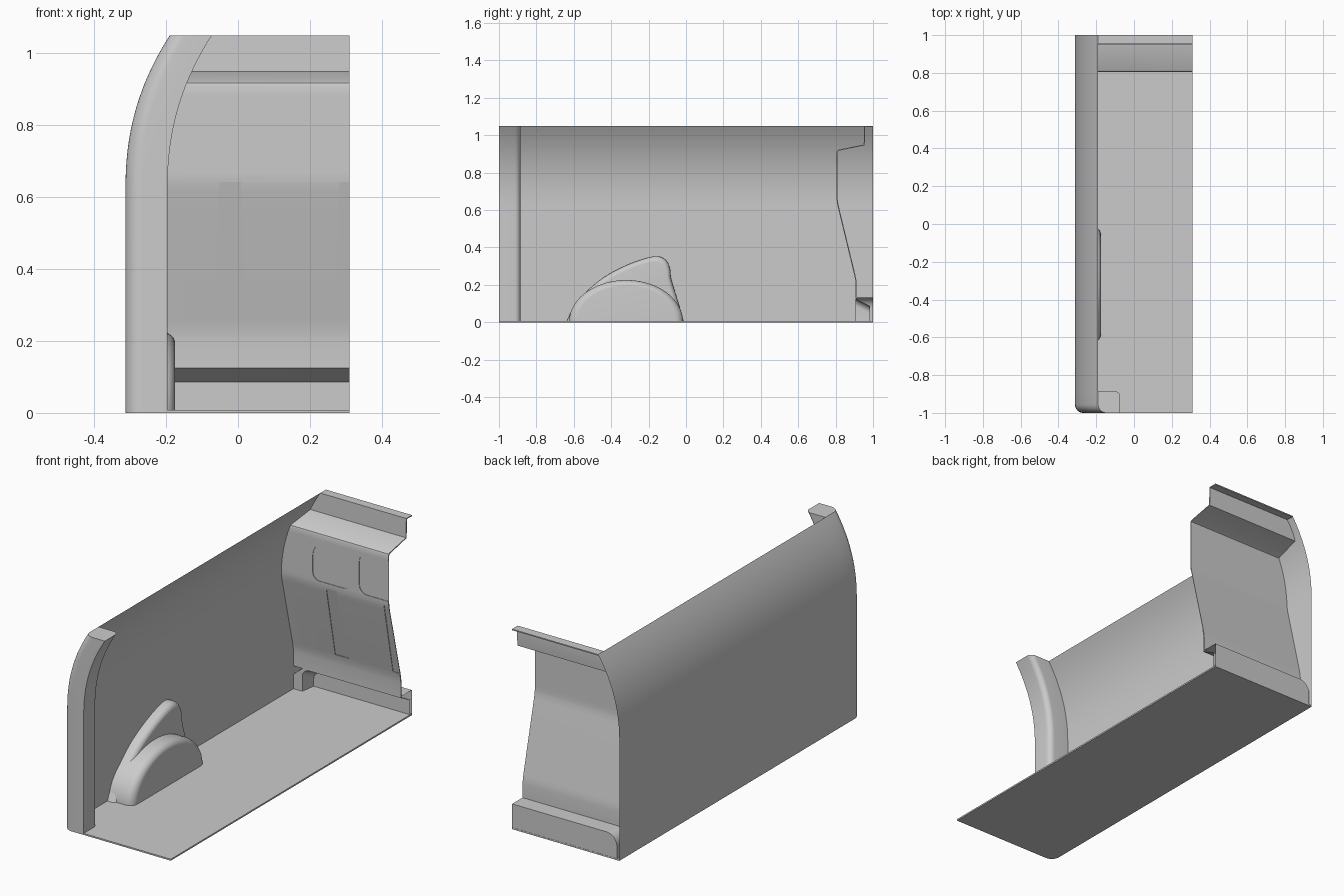
import bpy, bmesh
from math import sin, cos, pi, radians

if "Cube" in bpy.data.objects:
    bpy.data.objects.remove(bpy.data.objects["Cube"])

RIGHT = 0.31


def wall_x(z):
    """Side wall position: upright below, curving inward to the roof."""
    return -0.313 + 0.123 * max(0, (z - 0.62) / 0.43) ** 2.25


def loft(name, rows, closed=False, caps=()):
    """Skin a list of equal-length point rows; cap any rows by index."""
    bm = bmesh.new()
    grid = [[bm.verts.new(p) for p in row] for row in rows]
    n = len(rows[0])
    for a, b in zip(grid, grid[1:]):
        for i in range(n if closed else n - 1):
            j = (i + 1) % n
            bm.faces.new((a[i], a[j], b[j], b[i]))
    for c in caps:
        bm.faces.new(grid[c])
    bmesh.ops.recalc_face_normals(bm, faces=bm.faces)
    me = bpy.data.meshes.new(name)
    bm.to_mesh(me)
    bm.free()
    ob = bpy.data.objects.new(name, me)
    bpy.context.collection.objects.link(ob)
    return smooth(ob)


def activate(ob):
    bpy.ops.object.select_all(action='DESELECT')
    ob.select_set(True)
    bpy.context.view_layer.objects.active = ob


def smooth(ob):
    activate(ob)
    bpy.ops.object.shade_smooth_by_angle(angle=radians(30))
    return ob


def arc(cx, cy, r, a0, a1, n=8):
    return [(cx + r * cos(radians(a0 + (a1 - a0) * i / n)),
             cy + r * sin(radians(a0 + (a1 - a0) * i / n))) for i in range(n + 1)]


def spline(pts, n=4):
    """Catmull-Rom curve through 2D points."""
    p = [pts[0]] + pts + [pts[-1]]
    out = []
    for a, b, c, d in zip(p, p[1:], p[2:], p[3:]):
        for k in range(n):
            t = k / n
            out.append(tuple(0.5 * (2 * q + (r - o) * t + (2 * o - 5 * q + 4 * r - s) * t * t
                                    + (3 * q - o - 3 * r + s) * t ** 3)
                             for o, q, r, s in zip(a, b, c, d)))
    return out + [pts[-1]]


# Floor with a rounded front corner
plan = [(RIGHT, -1), (RIGHT, 1), (-0.313, 1)] + arc(-0.268, -0.955, 0.045, 180, 270)
loft("floor", [[(x, y, z) for x, y in plan] for z in (0, 0.008)], True, (0, -1))

# Curved side wall and the hollow corner pillar that follows it
levels = [0, 0.3] + [0.62 + 0.43 * i / 20 for i in range(21)]
loft("side_wall", [[(wall_x(z), y, z) for y in (-0.885, 1)] for z in levels])
section = [(0, -0.885)] + arc(0.045, -0.955, 0.045, 180, 270) + [(0.117, -1)] \
    + arc(0.087, -0.915, 0.03, 0, 90)
loft("corner_pillar", [[(wall_x(z) + x, y, z) for x, y in section] for z in levels],
     True, (0, -1))


# Wheel arch: rounded drum with a taller fin against the wall
def dome(name, outline, depth, r, cy, size):
    rows = [[(-0.313, y, z) for y, z in outline]]
    for i in range(9):
        a = pi / 2 * i / 8
        k = 1 - r / size * (1 - cos(a))
        x = -0.313 + depth - r * (1 - sin(a))
        rows.append([(x, cy + (y - cy) * k, z * k) for y, z in outline])
    loft(name, rows, True, (-1,))


drum = [(-0.32 + 0.305 * cos(pi * i / 40), 0.226 * sin(pi * i / 40)) for i in range(41)]
dome("wheel_arch", drum, 0.138, 0.04, -0.32, 0.28)
fin = spline([(-0.64, 0), (-0.6, 0.08), (-0.53, 0.165), (-0.44, 0.24), (-0.34, 0.295),
              (-0.24, 0.335), (-0.16, 0.353), (-0.11, 0.335), (-0.086, 0.29),
              (-0.078, 0.23), (-0.045, 0.12), (-0.01, 0)])
dome("wheel_arch_fin", fin, 0.055, 0.03, -0.27, 0.33)

# Bulkhead: folded sheet whose edge follows the side wall
profile = [(0.907, 0.128), (0.907, 0.205), (0.904, 0.23), (0.899, 0.255), (0.812, 0.615),
           (0.807, 0.64), (0.805, 0.66)]
profile += [(0.805, 0.66 + 0.25 * i / 10) for i in range(1, 11)]
profile += [(0.808, 0.918), (0.816, 0.923), (0.95, 0.95)]
profile += [(0.95 + 0.003 * i / 4, 0.95 + 0.1 * i / 4) for i in range(1, 5)] + [(1.0, 1.05)]
bulkhead = loft("bulkhead", [[(wall_x(z), y, z), (RIGHT, y, z)] for y, z in profile])
# front faces look toward -y, so thicken backwards
me = bulkhead.data
if me.polygons[3].normal.y > 0:
    me.flip_normals()
solid = bulkhead.modifiers.new("thickness", 'SOLIDIFY')
solid.thickness = 0.006
solid.offset = -1
activate(bulkhead)
bpy.ops.object.modifier_apply(modifier=solid.name)


# Shallow pressed panels cut into the bulkhead
def face_y(z):
    return 0.805 if z > 0.65 else 0.899 + (z - 0.255) * (0.812 - 0.899) / 0.36


def panel(x0, x1, z0, z1, r, r_top_left):
    return (arc(x1 - r, z0 + r, r, -90, 0) + arc(x1 - r, z1 - r, r, 0, 90)
            + arc(x0 + r_top_left, z1 - r_top_left, r_top_left, 90, 180)
            + arc(x0 + r, z0 + r, r, 180, 270))


def slot(x):
    return [(x - 0.065, 0.257), (x + 0.018, 0.257), (x + 0.008, 0.643), (x - 0.052, 0.643)]


for outline in (panel(-0.13, 0.087, 0.67, 0.88, 0.04, 0.085),
                panel(0.14, 0.4, 0.67, 0.88, 0.045, 0.045), slot(0), slot(0.335)):
    cutter = loft("cutter", [[(x, face_y(z) + d, z) for x, z in outline]
                             for d in (-0.03, 0.003)], True, (0, -1))
    cutter.hide_render = True
    cut = bulkhead.modifiers.new("cut", 'BOOLEAN')
    cut.object = cutter
    cut.solver = 'EXACT'
    activate(bulkhead)
    bpy.ops.object.modifier_apply(modifier=cut.name)
    bpy.data.objects.remove(cutter)
smooth(bulkhead)


# Foot recess under the bulkhead: end post, inner liner and outer shell
def opening(x0, h, r, y):
    pts = [(x0, 0.006)] + arc(x0 + r, h - r, r, 180, 90) + [(RIGHT, h)]
    return [(x, y, z) for x, z in pts]


inner = opening(-0.262, 0.125, 0.04, 0.907)
edge = [(-0.313, 0.907, z) for z in (0.006, 0.128)]
top = [(max(-0.313, x) if i else -0.313, 0.907, 0.128) for i, (x, y, z) in enumerate(inner)]
top = [(-0.313, 0.907, 0.006), (-0.313, 0.907, 0.085)] + top[2:]
loft("bulkhead_end_post", [top, inner])
deep = opening(-0.25, 0.086, 0.04, 0.985)
loft("recess_liner", [inner, deep])
loft("recess_back", [deep, [(x, y, 0.006) for x, y, z in deep]])
outer = [opening(-0.298, 0.132, 0.06, y) for y in (0.909, 0.999)]
loft("recess_shell", outer)
loft("recess_shell_back", [outer[1], [(x, y, 0.006) for x, y, z in outer[1]]])
